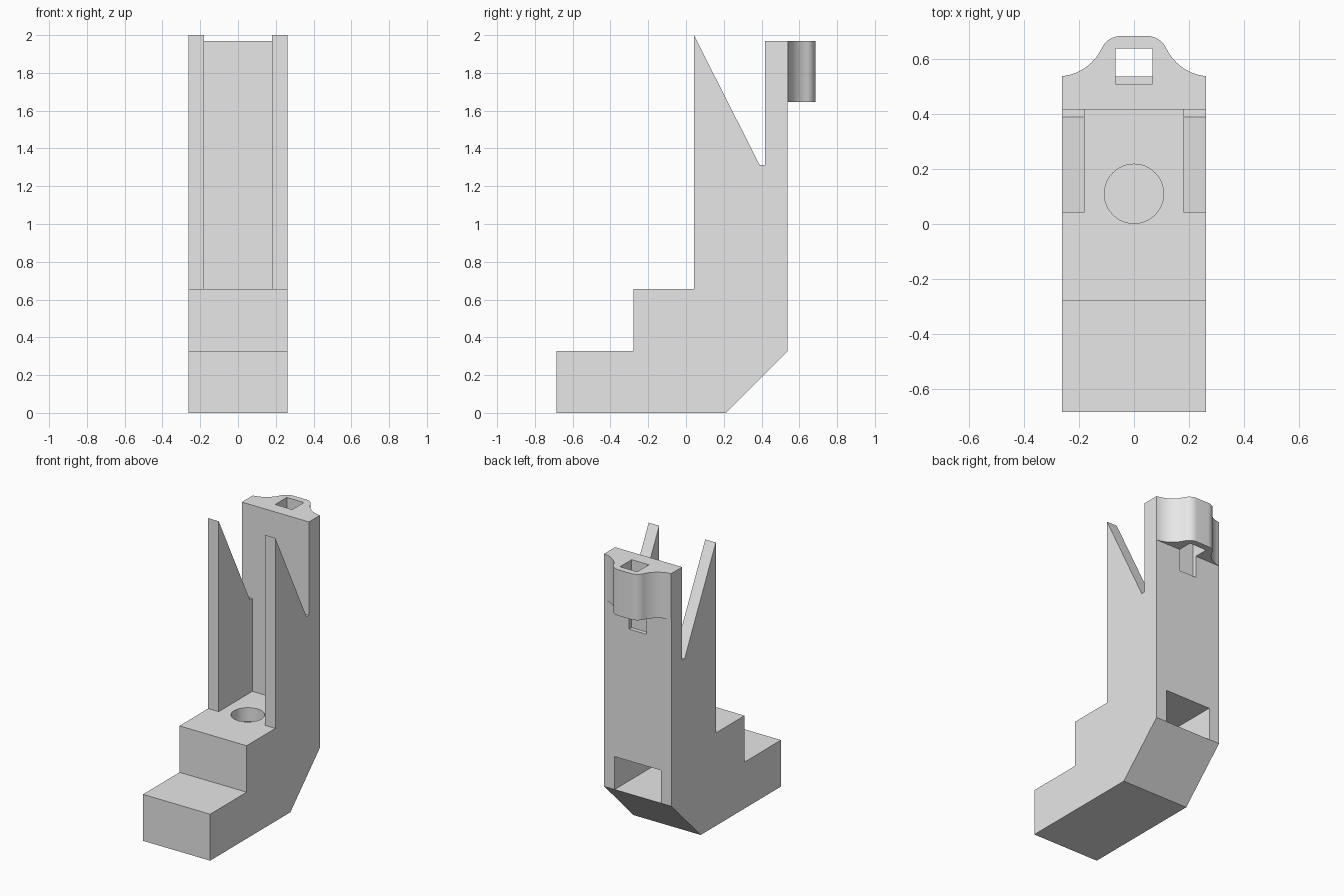
import bpy, bmesh, math
from mathutils import Vector

old = bpy.data.objects.get("Cube")
if old:
    bpy.data.objects.remove(old, do_unlink=True)

HALF = 0.262      # half width of the whole body
INNER = 0.18      # half width of channel and rear pocket
BACK, PLATE = 0.538, 0.417
STEP, TOP = 0.656, 1.97

grey = bpy.data.materials.new("light_grey")
grey.use_nodes = True
grey.diffuse_color = (0.8, 0.8, 0.8, 1)
grey.node_tree.nodes["Principled BSDF"].inputs["Base Color"].default_value = (0.8, 0.8, 0.8, 1)


def prism(name, points, offset):
    """Extrude a closed loop of 3D points along an offset."""
    bm = bmesh.new()
    face = bm.faces.new([bm.verts.new(p) for p in points])
    moved = bmesh.ops.extrude_face_region(bm, geom=[face])["geom"]
    bmesh.ops.translate(bm, vec=Vector(offset),
                        verts=[v for v in moved if isinstance(v, bmesh.types.BMVert)])
    bmesh.ops.recalc_face_normals(bm, faces=bm.faces)
    mesh = bpy.data.meshes.new(name)
    bm.to_mesh(mesh)
    bm.free()
    mesh.materials.append(grey)
    obj = bpy.data.objects.new(name, mesh)
    bpy.context.collection.objects.link(obj)
    return obj


def block(name, half, y0, y1, z0, z1):
    loop = [(-half, y0, z0), (half, y0, z0), (half, y1, z0), (-half, y1, z0)]
    return prism(name, loop, (0, 0, z1 - z0))


def arc(cx, cy, r, start, end, steps):
    return [(cx + r * math.cos(a), cy + r * math.sin(a))
            for a in (start + (end - start) * i / steps for i in range(steps + 1))]


def combine(target, tool, operation):
    mod = target.modifiers.new(tool.name, 'BOOLEAN')
    mod.operation, mod.solver, mod.object = operation, 'EXACT', tool
    bpy.context.view_layer.objects.active = target
    bpy.ops.object.modifier_apply(modifier=mod.name)
    bpy.data.objects.remove(tool, do_unlink=True)


# Stepped body with pointed side walls and tall back plate
side = [(-0.685, 0), (0.21, 0), (BACK, 0.328), (BACK, TOP), (PLATE, TOP),
        (PLATE, 1.312), (0.39, 1.312), (0.042, 2), (0.042, STEP),
        (-0.278, STEP), (-0.278, 0.328), (-0.685, 0.328)]
body = prism("stepped_holder", [(-HALF, y, z) for y, z in side], (2 * HALF, 0, 0))

# Open channel between the side walls
combine(body, block("channel", INNER, -0.1, PLATE, STEP, 2.2), 'DIFFERENCE')

# Rounded lug on the back, blended with concave flanks
r_out, r_in, cx, cy = 0.18, 0.075, 0.28, 0.718
s = (cy - (0.685 - r_in)) / (r_out + r_in)
tilt = math.asin(s)
lug_x = cx - (r_out + r_in) * math.cos(tilt)
start = -math.acos((HALF - cx) / r_out)
flank = arc(cx, cy, r_out, start, -math.pi + tilt, 14)
crown = arc(lug_x, 0.685 - r_in, r_in, tilt, math.pi / 2, 12)
half_outline = [(HALF, 0.46)] + flank + crown[1:]
outline = half_outline + [(-x, y) for x, y in reversed(half_outline)]
lug = prism("lug", [(x, y, 1.646) for x, y in outline], (0, 0, TOP - 1.646))
combine(body, lug, 'UNION')

# Square slot through the lug, running down into the back plate
combine(body, block("lug_slot", 0.067, 0.51, 0.64, 1.49, 2.2), 'DIFFERENCE')

# Rear pocket and the round hole above it
combine(body, block("rear_pocket", INNER, -0.07, 0.7, 0.328, 0.56), 'DIFFERENCE')
ring = arc(0, 0.11, 0.108, 0, 2 * math.pi, 48)[:-1]
combine(body, prism("round_hole", [(x, y, 0.45) for x, y in ring], (0, 0, 0.5)), 'DIFFERENCE')

bpy.ops.object.select_all(action='DESELECT')
body.select_set(True)
bpy.context.view_layer.objects.active = body
bpy.ops.object.shade_smooth_by_angle(angle=math.radians(25))
